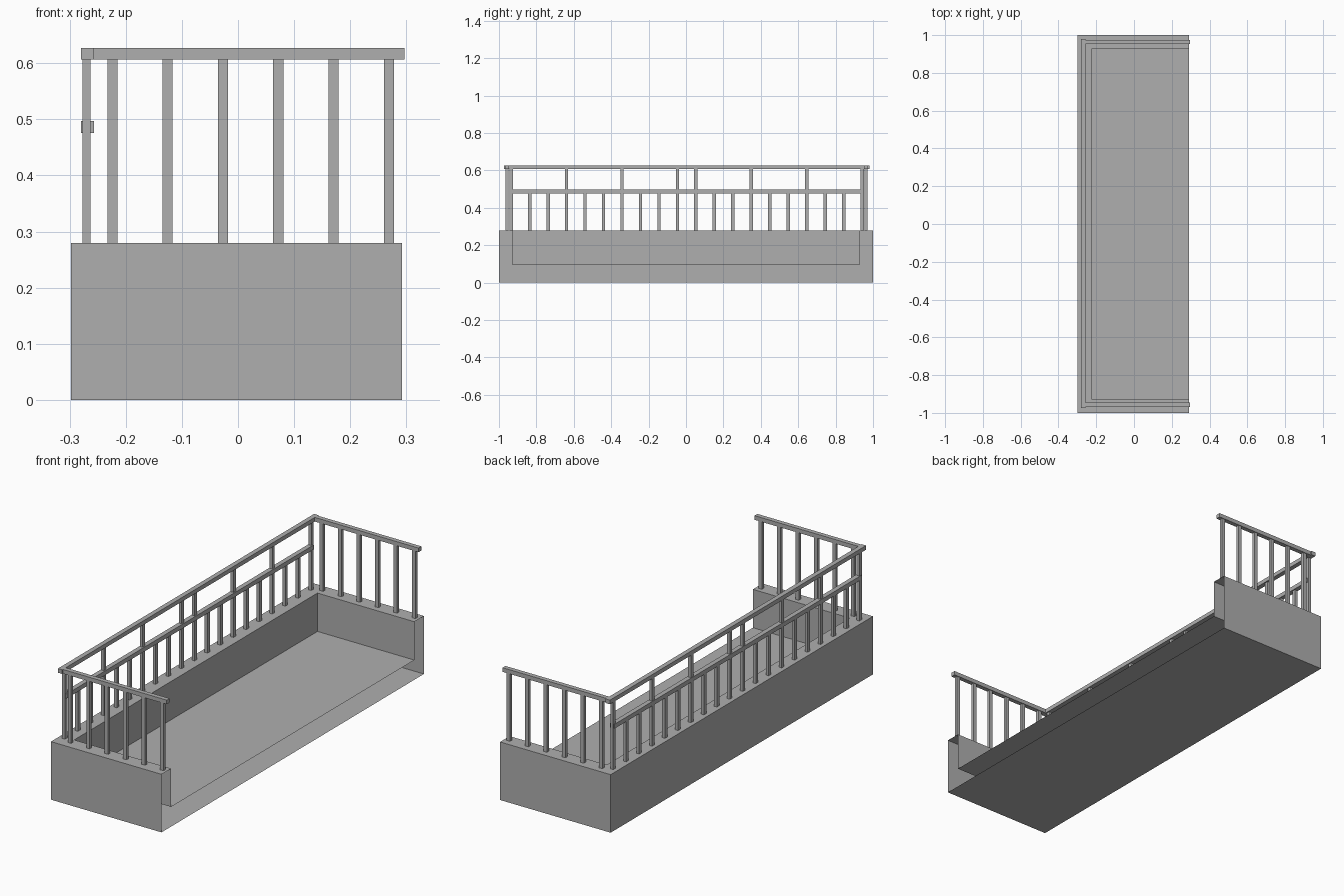
import bpy, bmesh

cube = bpy.data.objects.get("Cube")
if cube:
    bpy.data.objects.remove(cube, do_unlink=True)

grey = bpy.data.materials.new("concrete_grey")
grey.use_nodes = True
COLOUR = (0.43, 0.43, 0.43, 1)
grey.diffuse_color = COLOUR
for node in grey.node_tree.nodes:
    if node.type == 'BSDF_PRINCIPLED':
        node.inputs["Base Color"].default_value = COLOUR


def finish(name, bm):
    mesh = bpy.data.meshes.new(name)
    bm.to_mesh(mesh)
    bm.free()
    mesh.materials.append(grey)
    obj = bpy.data.objects.new(name, mesh)
    bpy.context.collection.objects.link(obj)
    return obj


def add_box(bm, x, y, z):
    """Box from (low, high) ranges on each axis."""
    made = bmesh.ops.create_cube(bm, size=1)["verts"]
    for v in made:
        v.co = [sum(r) / 2 + c * (r[1] - r[0]) for r, c in zip((x, y, z), v.co)]


def box(name, x, y, z):
    bm = bmesh.new()
    add_box(bm, x, y, z)
    return finish(name, bm)


def around(centre, width):
    return (centre - width / 2, centre + width / 2)


# Main dimensions
OPEN_X, BACK_X = 0.292, -0.298
RIM, FLOOR = 0.28, 0.095
RAIL_LOW, RAIL_TOP = 0.607, 0.627
POST_X = -0.27

# Balcony shell: a U-shaped parapet and slab, hollow and open at the +x end
bm = bmesh.new()


def u_ring(inset, z):
    x, y = BACK_X + inset, 1 - inset
    path = ((OPEN_X, -y), (x, -y), (x, y), (OPEN_X, y))
    return [bm.verts.new((px, py, z)) for px, py in path]


rings = [u_ring(0, 0), u_ring(0, RIM), u_ring(0.073, RIM), u_ring(0.073, FLOOR)]
for a, b in zip(rings, rings[1:]):
    for i in range(3):
        bm.faces.new((a[i], b[i], b[i + 1], a[i + 1]))
bm.faces.new(rings[0])
bm.faces.new(rings[-1][::-1])
finish("balcony_shell", bm)

# Long handrail and the lower middle rail
box("long_top_rail", (-0.28, -0.257), (-0.973, 0.98), (RAIL_LOW, RAIL_TOP))
box("long_middle_rail", (-0.28, -0.257), (-0.938, 0.945), (0.476, 0.497))

# Long side balusters: every third one from each end reaches the handrail
COUNT = 20
bm = bmesh.new()
for i in range(COUNT):
    tall = min(i, COUNT - 1 - i) % 3 == 0
    y = -0.935 + i * 0.0988
    add_box(bm, around(POST_X, 0.015), around(y, 0.018),
            (RIM, RAIL_LOW if tall else 0.476))
finish("long_balusters", bm)

# End handrails with their balusters
for side, y in (("front", -0.957), ("back", 0.963)):
    box(side + "_top_rail", (-0.28, 0.297), around(y, 0.022), (RAIL_LOW, RAIL_TOP))
    bm = bmesh.new()
    for i in range(6):
        add_box(bm, around(-0.224 + i * 0.0986, 0.018), around(y, 0.015),
                (RIM, RAIL_LOW))
    finish(side + "_balusters", bm)
